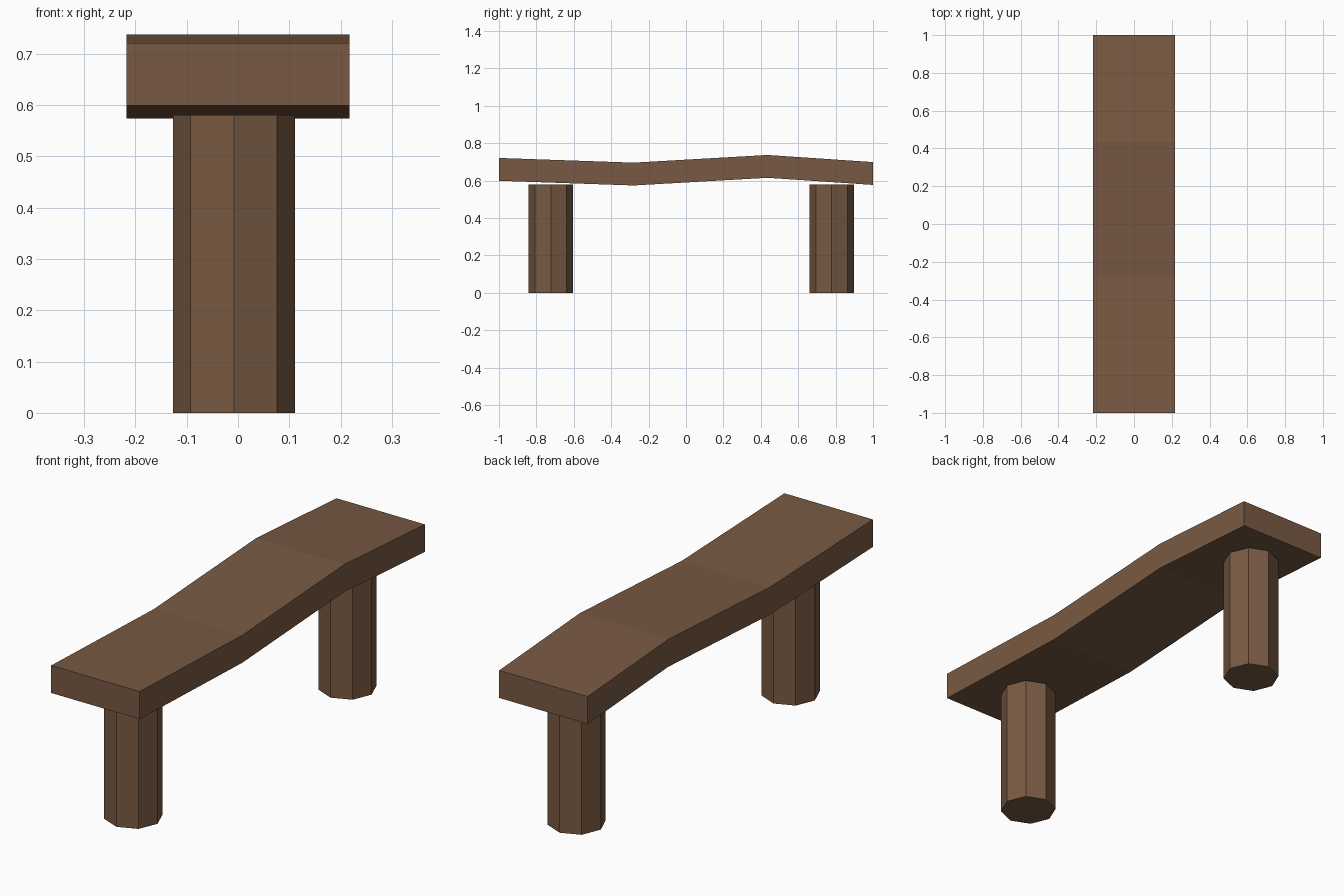
import bpy
import bmesh

cube = bpy.data.objects.get("Cube")
if cube:
    bpy.data.objects.remove(cube, do_unlink=True)

wood = bpy.data.materials.new("brown wood")
wood.use_nodes = True
colour = (0.19, 0.102, 0.056, 1)
wood.diffuse_color = colour
wood.node_tree.nodes["Principled BSDF"].inputs["Base Color"].default_value = colour


def finish(bm, name):
    bmesh.ops.recalc_face_normals(bm, faces=bm.faces)
    mesh = bpy.data.meshes.new(name)
    bm.to_mesh(mesh)
    bm.free()
    mesh.materials.append(wood)
    obj = bpy.data.objects.new(name, mesh)
    bpy.context.collection.objects.link(obj)
    return obj


# Wavy seat plank: a side profile extruded across the width
half_width, thickness = 0.217, 0.122
top_line = [(-1, 0.721), (-0.28, 0.696), (0.435, 0.737), (1, 0.699)]
outline = top_line + [(y, z - thickness) for y, z in reversed(top_line)]
bm = bmesh.new()
side = bm.faces.new([bm.verts.new((-half_width, y, z)) for y, z in outline])
extruded = bmesh.ops.extrude_face_region(bm, geom=[side], use_keep_orig=True)
moved = [v for v in extruded["geom"] if isinstance(v, bmesh.types.BMVert)]
bmesh.ops.translate(bm, verts=moved, vec=(2 * half_width, 0, 0))
finish(bm, "seat_plank")

# Eight-sided legs
leg_height = 0.58
for name, y in (("front_leg", -0.722), ("back_leg", 0.779)):
    bm = bmesh.new()
    bmesh.ops.create_cone(bm, cap_ends=True, segments=8, radius1=0.119,
                          radius2=0.119, depth=leg_height)
    leg = finish(bm, name)
    leg.location = (-0.008, y, leg_height / 2)
